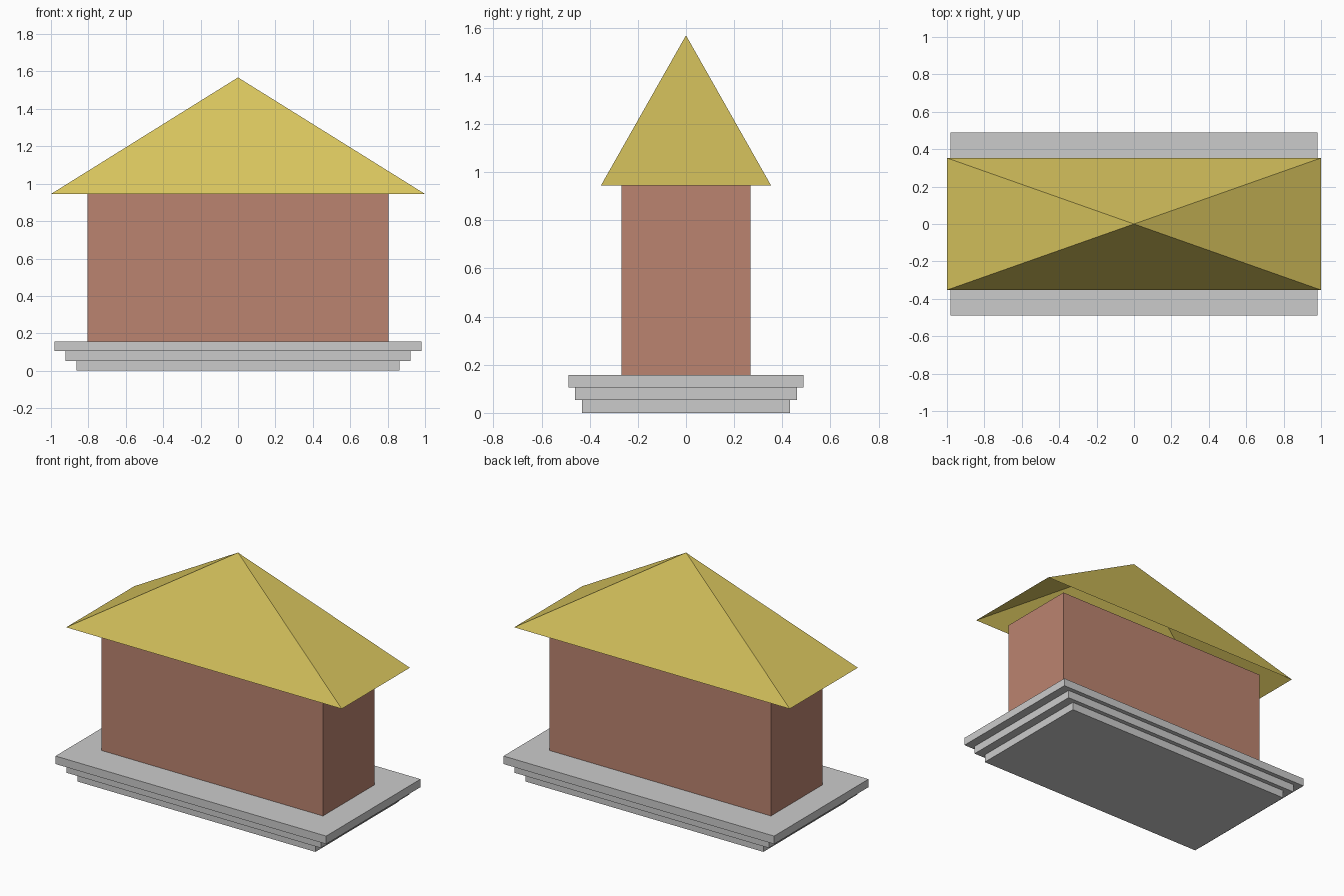
import bpy
import bmesh

if "Cube" in bpy.data.objects:
    bpy.data.objects.remove(bpy.data.objects["Cube"])


def material(name, color):
    mat = bpy.data.materials.new(name)
    mat.diffuse_color = color
    mat.use_nodes = True
    mat.node_tree.nodes["Principled BSDF"].inputs["Base Color"].default_value = mat.diffuse_color
    return mat


def add_object(name, bm, mat=None):
    mesh = bpy.data.meshes.new(name)
    bm.to_mesh(mesh)
    bm.free()
    obj = bpy.data.objects.new(name, mesh)
    bpy.context.collection.objects.link(obj)
    if mat:
        mesh.materials.append(mat)
    return obj


def box(name, half_x, half_y, z0, z1, mat=None):
    bm = bmesh.new()
    bmesh.ops.create_cube(bm, size=2)
    bmesh.ops.scale(bm, verts=bm.verts, vec=(half_x, half_y, (z1 - z0) / 2))
    bmesh.ops.translate(bm, verts=bm.verts, vec=(0, 0, (z0 + z1) / 2))
    return add_object(name, bm, mat)


def open_pyramid(name, half_x, half_y, z0, z1, mat):
    bm = bmesh.new()
    apex = bm.verts.new((0, 0, z1))
    eaves = [bm.verts.new((sx * half_x, sy * half_y, z0))
             for sx, sy in ((-1, -1), (1, -1), (1, 1), (-1, 1))]
    for i in range(4):
        bm.faces.new((eaves[i], eaves[(i + 1) % 4], apex))
    return add_object(name, bm, mat)


brick = material("terracotta", (0.50, 0.23, 0.16, 1))
straw = material("yellow", (0.68, 0.55, 0.11, 1))

# Stepped base, each slab wider than the one below
STEP = 0.0525
for i in range(3):
    box(f"base_step_{i + 1}", 0.864 + 0.059 * i, 0.431 + 0.029 * i,
        STEP * i, STEP * (i + 1))

# Walls
box("walls", 0.804, 0.268, 3 * STEP, 0.945, brick)

# Hipped roof, open underneath
open_pyramid("roof", 1.0, 0.353, 0.945, 1.568, straw)
